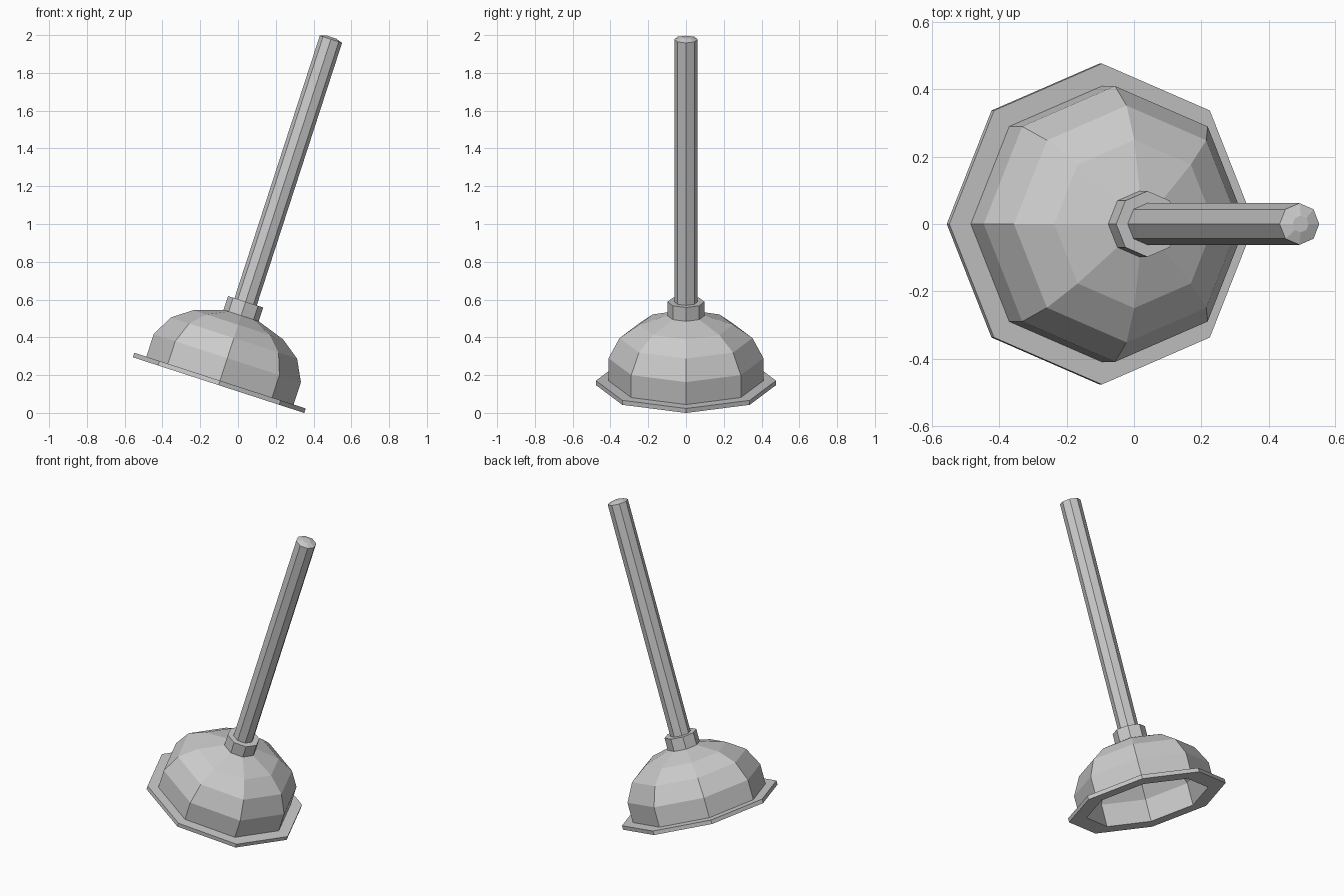
import bpy, bmesh, math
from mathutils import Matrix, Vector

cube = bpy.data.objects.get("Cube")
if cube:
    bpy.data.objects.remove(cube, do_unlink=True)

SIDES = 8
TILT = Matrix.Translation((-0.103, 0, 0.147)) @ Matrix.Rotation(math.radians(18), 4, 'Y')

grey = bpy.data.materials.new("mid grey")
grey.use_nodes = True
grey.diffuse_color = (0.6, 0.6, 0.6, 1)
grey.node_tree.nodes["Principled BSDF"].inputs["Base Color"].default_value = grey.diffuse_color


def lathe(name, profile):
    """Turn (radius, height) points into an eight-sided solid; radius 0 is a pole."""
    bm = bmesh.new()
    rings = []
    for r, h in profile:
        if r == 0:
            rings.append([bm.verts.new((0, 0, h))] * SIDES)
        else:
            rings.append([bm.verts.new((r * math.cos(a), r * math.sin(a), h))
                          for a in (math.tau * i / SIDES for i in range(SIDES))])
    for low, high in zip(rings, rings[1:]):
        for i in range(SIDES):
            j = (i + 1) % SIDES
            corners = list(dict.fromkeys((low[i], low[j], high[j], high[i])))
            bm.faces.new(corners)
    bmesh.ops.recalc_face_normals(bm, faces=bm.faces)
    mesh = bpy.data.meshes.new(name)
    bm.to_mesh(mesh)
    bm.free()
    mesh.materials.append(grey)
    obj = bpy.data.objects.new(name, mesh)
    obj.matrix_world = TILT
    bpy.context.collection.objects.link(obj)
    return obj


# Hollow cup with its flat rim: inside from the top down, then outside back up
lathe("suction_cup", [
    (0, 0.35), (0.22, 0.30), (0.315, 0.235), (0.37, 0.14), (0.37, 0),
    (0.477, 0), (0.477, 0.025), (0.41, 0.025),
    (0.41, 0.15), (0.352, 0.262), (0.25, 0.336), (0, 0.42)])

# Collar joining cup and handle
lathe("collar", [(0, 0.38), (0.098, 0.38), (0.098, 0.464), (0, 0.464)])

# Handle with a slightly domed end
lathe("handle", [(0, 0.40), (0.062, 0.40), (0.062, 1.925), (0.025, 1.937), (0, 1.937)])
